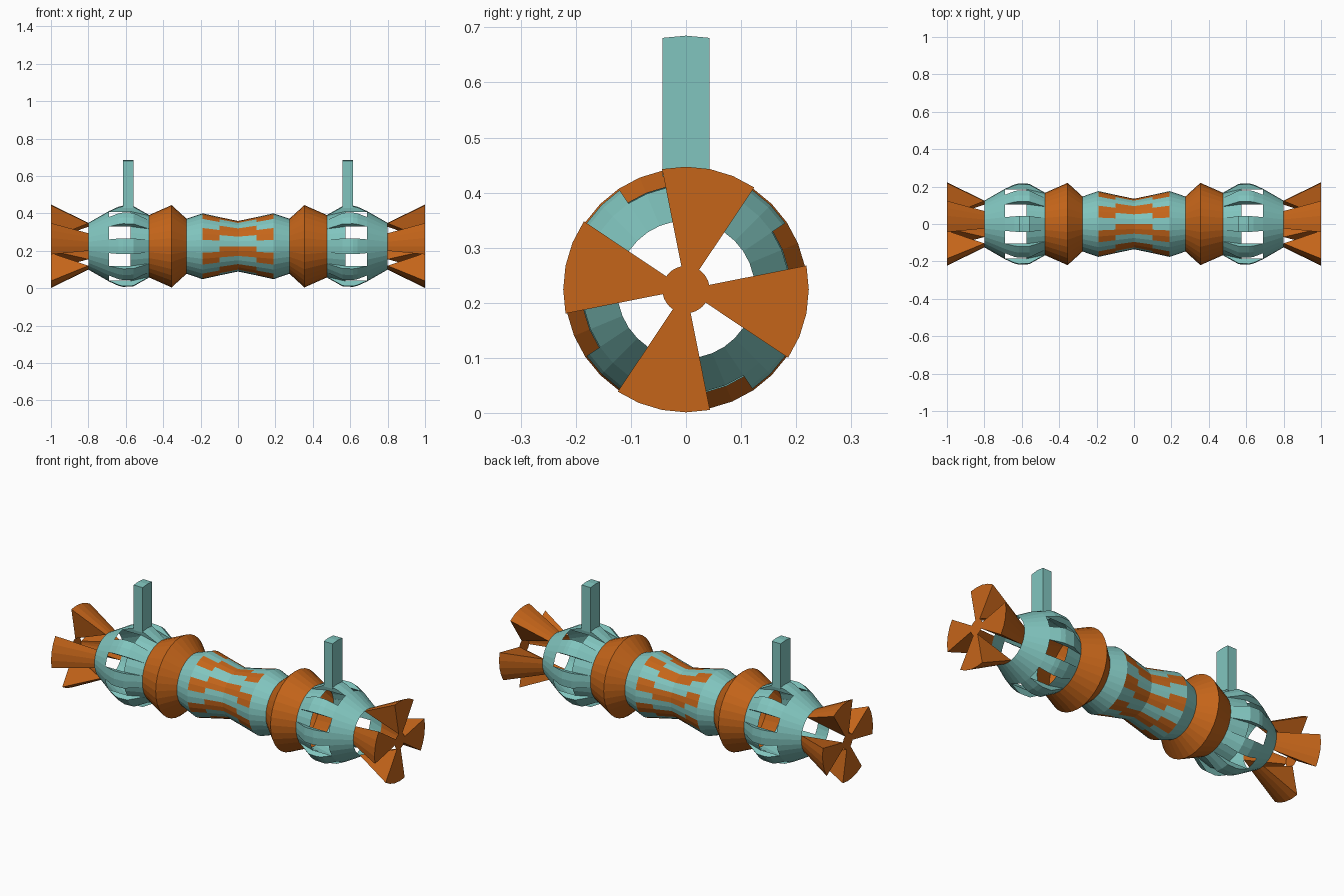
import bpy, bmesh
from math import sin, cos, pi

if "Cube" in bpy.data.objects:
    bpy.data.objects.remove(bpy.data.objects["Cube"])

N = 32        # sides of every round section
AXIS_Z = 0.224


def material(name, color):
    m = bpy.data.materials.new(name)
    m.diffuse_color = color
    m.use_nodes = True
    m.node_tree.nodes["Principled BSDF"].inputs["Base Color"].default_value = m.diffuse_color
    return m


TEAL = material("teal", (0.22, 0.56, 0.52, 1))
ORANGE = material("orange", (0.56, 0.13, 0.01, 1))


def sweep(bm, profile, start=0, segs=N, closed=False):
    """Turn an (x, radius) profile about the x axis; closed profiles on partial arcs become solids."""
    full = segs == N
    rows = []
    for k in range(segs if full else segs + 1):
        a = 2 * pi * (start + k) / N
        rows.append([bm.verts.new((x, r * cos(a), r * sin(a))) for x, r in profile])
    n = len(profile)
    grid = []
    for k in range(segs):
        a, b = rows[k], rows[(k + 1) % len(rows)]
        for i in range(n if closed else n - 1):
            j = (i + 1) % n
            grid.append((k, i, bm.faces.new((a[i], a[j], b[j], b[i]))))
    if closed and not full:
        bm.faces.new(rows[0])
        bm.faces.new(rows[-1][::-1])
    return grid


def finish(name, bm, mats, mirror=True):
    bmesh.ops.recalc_face_normals(bm, faces=bm.faces)
    me = bpy.data.meshes.new(name)
    bm.to_mesh(me)
    bm.free()
    for m in mats:
        me.materials.append(m)
    ob = bpy.data.objects.new(name, me)
    ob.location.z = AXIS_Z
    bpy.context.collection.objects.link(ob)
    if mirror:
        mod = ob.modifiers.new("mirror", 'MIRROR')
        mod.use_mirror_merge = False
    return ob


# Waisted middle tube with staggered orange patches
bm = bmesh.new()
half = [(0.1, 0.156), (0.19, 0.176), (0.275, 0.147)]
profile = [(-x, r) for x, r in reversed(half)] + [(0, 0.135)] + half
for k, i, f in sweep(bm, profile):
    if i in (1, 4):
        f.material_index = int((k - 1) % 4 < 2)
    elif i in (2, 3):
        f.material_index = int(k % 4 < 2)
finish("middle_tube", bm, [TEAL, ORANGE], mirror=False)

# Orange collars
bm = bmesh.new()
sweep(bm, [(0.275, 0.147), (0.355, 0.22), (0.475, 0.167)])
finish("collar", bm, [ORANGE])

# Cage: inner band and outer cone, with open windows between them
bm = bmesh.new()
sweep(bm, [(0.475, 0.167), (0.575, 0.19)])
sweep(bm, [(0.69, 0.188), (0.8, 0.125)])
finish("cage_shell", bm, [TEAL])

# Eight raised cage bars
bm = bmesh.new()
bar = [(0.475, 0.167), (0.56, 0.215), (0.615, 0.217), (0.64, 0.211),
       (0.69, 0.188), (0.575, 0.188)]
for start in range(-1, 31, 4):
    sweep(bm, bar, start, 2, closed=True)
finish("cage_bars", bm, [TEAL])

# Upright posts drawn out of the top bars
bm = bmesh.new()
w = 0.0425
outline = [(-w, 0.205), (0, 0.205), (w, 0.205), (w, 0.457), (0, 0.461), (-w, 0.457)]
face = bm.faces.new([bm.verts.new((0.56, y, z)) for y, z in outline])
ext = bmesh.ops.extrude_face_region(bm, geom=[face], use_keep_orig=True)
bmesh.ops.translate(bm, vec=(0.055, 0, 0),
                    verts=[v for v in ext["geom"] if isinstance(v, bmesh.types.BMVert)])
finish("post", bm, [TEAL])

# Four flared end blades, triangular in section
bm = bmesh.new()
for start in range(-3, 29, 8):
    sweep(bm, [(0.8, 0.125), (1.0, 0.223), (1.0, 0.043)], start, 4, closed=True)
finish("end_blades", bm, [ORANGE])

# Flat hub disc joining the blades
bm = bmesh.new()
bmesh.ops.create_circle(bm, cap_ends=True, segments=N, radius=0.043)
for v in bm.verts:
    v.co = (1.0, v.co.x, v.co.y)
finish("end_hub", bm, [ORANGE])
